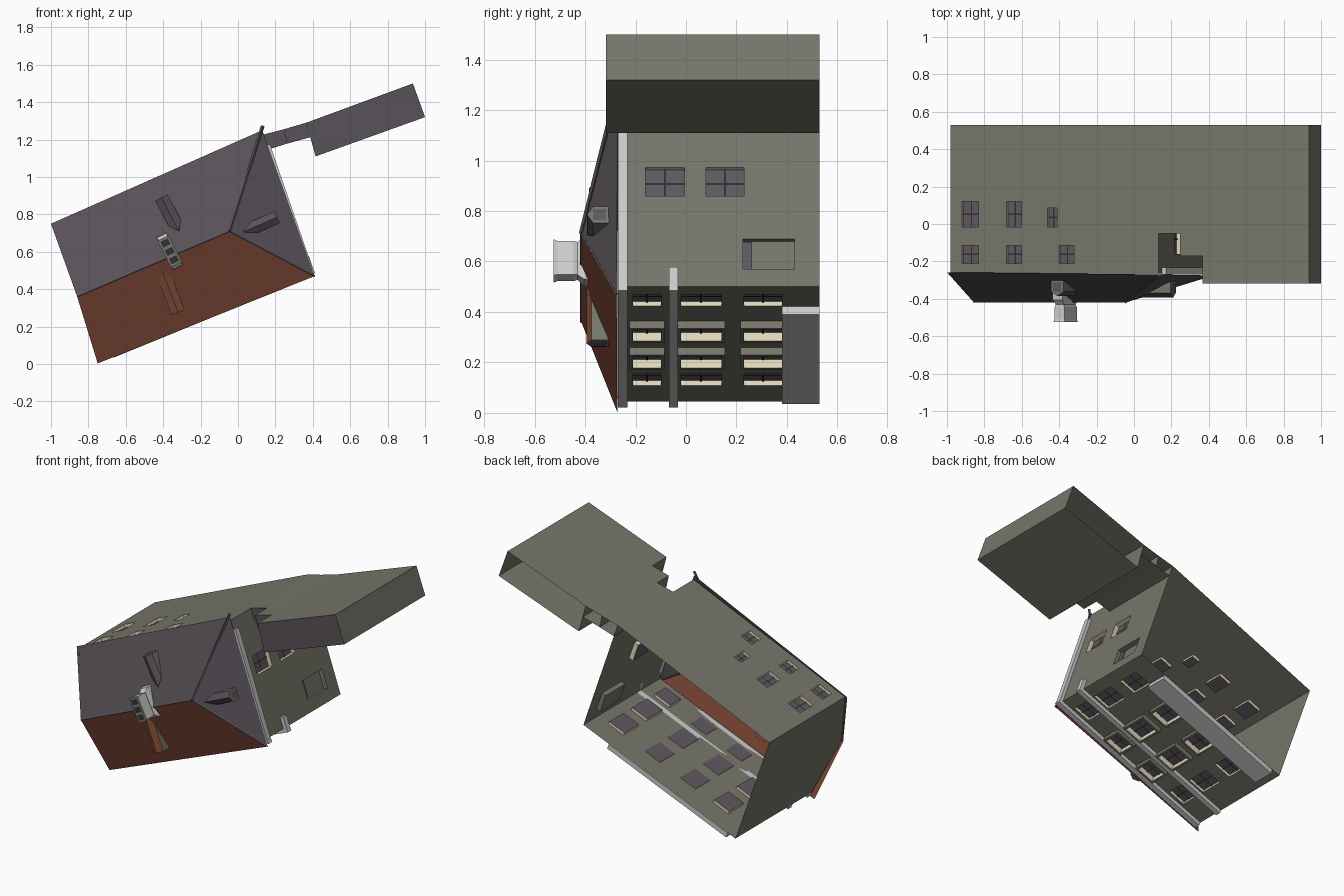
import bpy, bmesh, math
from mathutils import Vector as V

if "Cube" in bpy.data.objects:
    bpy.data.objects.remove(bpy.data.objects["Cube"])

# The house lies on its back: its plan is in x-z and its "up" is -y.
def mat(name, r, g, b):
    m = bpy.data.materials.new(name)
    m.diffuse_color = (r, g, b, 1)
    m.use_nodes = True
    m.node_tree.nodes["Principled BSDF"].inputs["Base Color"].default_value = m.diffuse_color
    return m

WALL = mat("olive_wall", .185, .182, .145)
ROOF = mat("slate_roof", .098, .085, .098)
RED = mat("red_tile", .2, .062, .037)
LIGHT = mat("light_grey_stone", .6, .6, .6)
CREAM = mat("cream_frame", .75, .68, .5)
GLASS = mat("window_grey", .11, .1, .115)
DARK = mat("dark_opening", .03, .03, .03)

def P(p, y):                       # plan point + height -> world
    return V((p[0], y, p[1]))

def build(name, quads):
    """quads: list of (points, material)"""
    bm = bmesh.new()
    mats = []
    for pts, m in quads:
        if m not in mats:
            mats.append(m)
        f = bm.faces.new([bm.verts.new(p) for p in pts])
        f.material_index = mats.index(m)
    bmesh.ops.remove_doubles(bm, verts=bm.verts, dist=.0002)
    bmesh.ops.recalc_face_normals(bm, faces=bm.faces)
    me = bpy.data.meshes.new(name)
    bm.to_mesh(me)
    bm.free()
    for m in mats:
        me.materials.append(m)
    ob = bpy.data.objects.new(name, me)
    bpy.context.collection.objects.link(ob)
    return ob

CENTRE = V((-.3, .6))

class Frame:
    """Local wall frame: u along the wall, v = world y, n outward."""
    def __init__(self, a, b):
        self.a = V(a)
        d = V(b) - self.a
        self.len = d.length
        self.d = d.normalized()
        self.n = V((self.d.y, -self.d.x))
        if self.n.dot(self.a - CENTRE) < 0:
            self.n = -self.n
    def at(self, u, v, n=0):
        return P(self.a + self.d * u + self.n * n, v)

def rect(fr, u0, u1, v0, v1, n=0):
    return [fr.at(u0, v0, n), fr.at(u1, v0, n), fr.at(u1, v1, n), fr.at(u0, v1, n)]

def sides(a, b, m):
    return [([a[i], a[(i + 1) % 4], b[(i + 1) % 4], b[i]], m) for i in range(4)]

def block(name, fr, u0, u1, v0, v1, n0, n1, m):
    a, b = rect(fr, u0, u1, v0, v1, n0), rect(fr, u0, u1, v0, v1, n1)
    build(name, [(a, m), (b, m)] + sides(a, b, m))

def wall(name, fr, v0, v1, holes=()):
    """Wall sheet with openings (u0,u1,v0,v1,depth,protrusion,pane material)."""
    us = sorted({0, fr.len} | {h[i] for h in holes for i in (0, 1)})
    vs = sorted({v0, v1} | {h[i] for h in holes for i in (2, 3)})
    q = []
    for u, u2 in zip(us, us[1:]):
        for v, v2 in zip(vs, vs[1:]):
            cu, cv = (u + u2) / 2, (v + v2) / 2
            if not any(h[0] < cu < h[1] and h[2] < cv < h[3] for h in holes):
                q.append((rect(fr, u, u2, v, v2), WALL))
    build(name, q)
    fq = []
    for a, b, c, d, dep, out, pane in holes:
        back, front = rect(fr, a, b, c, d, -dep), rect(fr, a, b, c, d, out)
        fq.append((back, pane))
        fq += sides(back, front, WALL if pane is WALL else CREAM)
        if out:                     # raised surround around the opening
            e = .014
            o0 = rect(fr, a - e, b + e, c - e, d + e)
            o1 = rect(fr, a - e, b + e, c - e, d + e, out)
            fq += sides(o0, o1, WALL) + sides(front, o1, WALL)
        # glazing bars
        mu, mv = (a + b) / 2, (c + d) / 2
        if pane is GLASS:
            fq.append((rect(fr, mu - .004, mu + .004, c, d, .004 - dep), DARK))
            fq.append((rect(fr, a, b, mv - .004, mv + .004, .004 - dep), DARK))
    if fq:
        build(name + "_windows", fq)

# House walls
UL, LL, LR, UR = (-.98, .745), (-.733, .045), (.38, .5), (.13, 1.225)
top, base = -.265, .53
low, right, left, up = Frame(LL, LR), Frame(LR, UR), Frame(UL, LL), Frame(UL, UR)
rows = ((-.21, -.10), (-.02, .14), (.23, .38))
holes = []
for k, (u0, u1) in enumerate(((.17, .29), (.43, .55), (.71, .83), (1.0, 1.12))):
    for v0, v1 in rows:
        raised = k in (1, 2)
        holes.append((u0, u1, v0, v1, .005 if raised else .02, .032 if raised else 0, GLASS))
wall("garden_wall", low, top, base, holes)
wall("end_wall", right, top, base, [
    (.38, .5, -.16, -.005, .03, 0, GLASS), (.38, .5, .08, .23, .03, 0, GLASS),
    (.075, .2, .225, .43, .03, 0, WALL)])
block("door_lintel_light", right, .08, .195, .226, .262, -.029, -.024, GLASS)
wall("street_wall", up, top, base, [
    (.065, .163, -.015, .12, .02, 0, GLASS), (.326, .413, -.015, .12, .02, 0, GLASS),
    (.565, .62, -.015, .085, .02, 0, GLASS), (.065, .163, -.21, -.115, .02, 0, GLASS),
    (.326, .413, -.21, -.115, .02, 0, GLASS), (.63, .717, -.21, -.115, .02, 0, GLASS)])

# Roof: ridge with a gable on the left and a hip on the right
eUL, eLL, eLR, eUR = P((-1, .75), -.258), P((-.75, .003), -.272), P((.41, .47), -.275), P((.13, 1.25), -.27)
rL, rR = P((-.86, .36), -.415), P((-.045, .71), -.415)
wall("gable_wall", left, top, base)
build("gable_triangle", [([P(UL, top), P(LL, top), rL + V((.012, .005, 0))], WALL)])
build("roof", [([eLL, eLR, rR, rL], RED), ([eUL, rL, rR, eUR], ROOF), ([eLR, eUR, rR], ROOF)])

def beam(name, p, q, r, m):
    d = (q - p).normalized()
    s = d.cross(V((0, 1, 0))).normalized() * r
    t = d.cross(s).normalized() * r
    a, b = [p + s, p + t, p - s, p - t], [q + s, q + t, q - s, q - t]
    build(name, [(a, m), (b, m)] + sides(a, b, m))

beam("hip_cap_back", rR, P((.132, 1.272), -.275), .01, ROOF)
beam("hip_cap_front", rR, eLR, .005, ROOF)
beam("ridge_cap", rL, rR, .005, ROOF)

# Gutters, string course and terrace
block("gutter_garden", low, 0, low.len + .025, -.27, -.232, 0, .026, LIGHT)
block("gutter_end", right, 0, right.len - .06, -.27, -.232, 0, .022, LIGHT)
block("string_course_garden", low, 0, low.len + .025, -.068, -.032, 0, .026, LIGHT)
block("string_course_return", right, 0, .075, -.068, -.032, 0, .024, LIGHT)
block("terrace", low, .06, 1.0, .38, base, .002, .036, LIGHT)

# Dormers: small gabled roofs growing out of the slopes
def dormer(name, tip, front, w, yr, ye, yb, f, m):
    T, F = V(tip), V(front)
    d = (F - T).normalized()
    s = V((d.y, -d.x)) * w
    B = T.lerp(F, f)
    q = []
    for k in (1, -1):
        e, b, g = P(F + s * k, ye), P(B + s * k, ye), P(F + s * k, yb)
        q += [([P(T, yr), P(F, yr), e, b], m), ([b, e, g], WALL)]
    q.append(([P(F, yr), P(F + s, ye), P(F + s, yb), P(F - s, yb), P(F - s, ye)], WALL))
    build(name, q)
    z = (d * .003)
    build(name + "_window", [([P(F + s * .65 + z, ye), P(F + s * .65 + z, yb - .012),
                               P(F - s * .65 + z, yb - .012), P(F - s * .65 + z, ye)], GLASS)])

dormer("garden_dormer", (-.41, .51), (-.32, .275), .037, -.395, -.375, -.305, .3, RED)
dormer("street_dormer", (-.315, .71), (-.41, .89), .037, -.385, -.362, -.30, .25, ROOF)
dormer("end_dormer", (.025, .705), (.21, .785), .035, -.392, -.368, -.305, .35, ROOF)

# Chimney: lofted rectangular rings with dark flues
axis, C = V((-.45, .893)), V((-.365, .602))
cross = V((axis.y, -axis.x))
def ring(y, l, w, c=C):
    return [P(c + axis * l * i + cross * w * j, y) for i, j in ((1, 1), (1, -1), (-1, -1), (-1, 1))]
steps = [ring(-.36, .1, .03), ring(-.405, .095, .03), ring(-.43, .072, .023),
         ring(-.445, .075, .029), ring(-.51, .075, .029), ring(-.525, .08, .033)]
q = [(steps[-1], WALL)]
for a, b in zip(steps, steps[1:]):
    q += sides(a, b, LIGHT)
build("chimney", q)
build("chimney_flues", [(ring(-.527, .017, .022, C + axis * k * .05), DARK) for k in (-1, 0, 1)])

# Annex with flat roof, joined by a stepped link
def shell(name, pts, yt, roof_mat, skip=()):
    n = len(pts)
    q = [([P(p, yt) for p in pts], roof_mat)]
    for i in range(n):
        if i not in skip:
            a, b = pts[i], pts[(i + 1) % n]
            q.append(([P(a, yt), P(b, yt), P(b, base), P(a, base)], WALL))
    build(name, q)

shell("annex", [(.365, 1.29), (.935, 1.5), (1, 1.32), (.415, 1.11)], -.318, ROOF)
shell("link_high", [(.245, 1.255), (.365, 1.29), (.385, 1.212), (.262, 1.178)], -.17, ROOF, (1,))
shell("link_low", [(.13, 1.225), (.245, 1.255), (.262, 1.178), (.155, 1.145)], -.05, ROOF, (1, 3))
